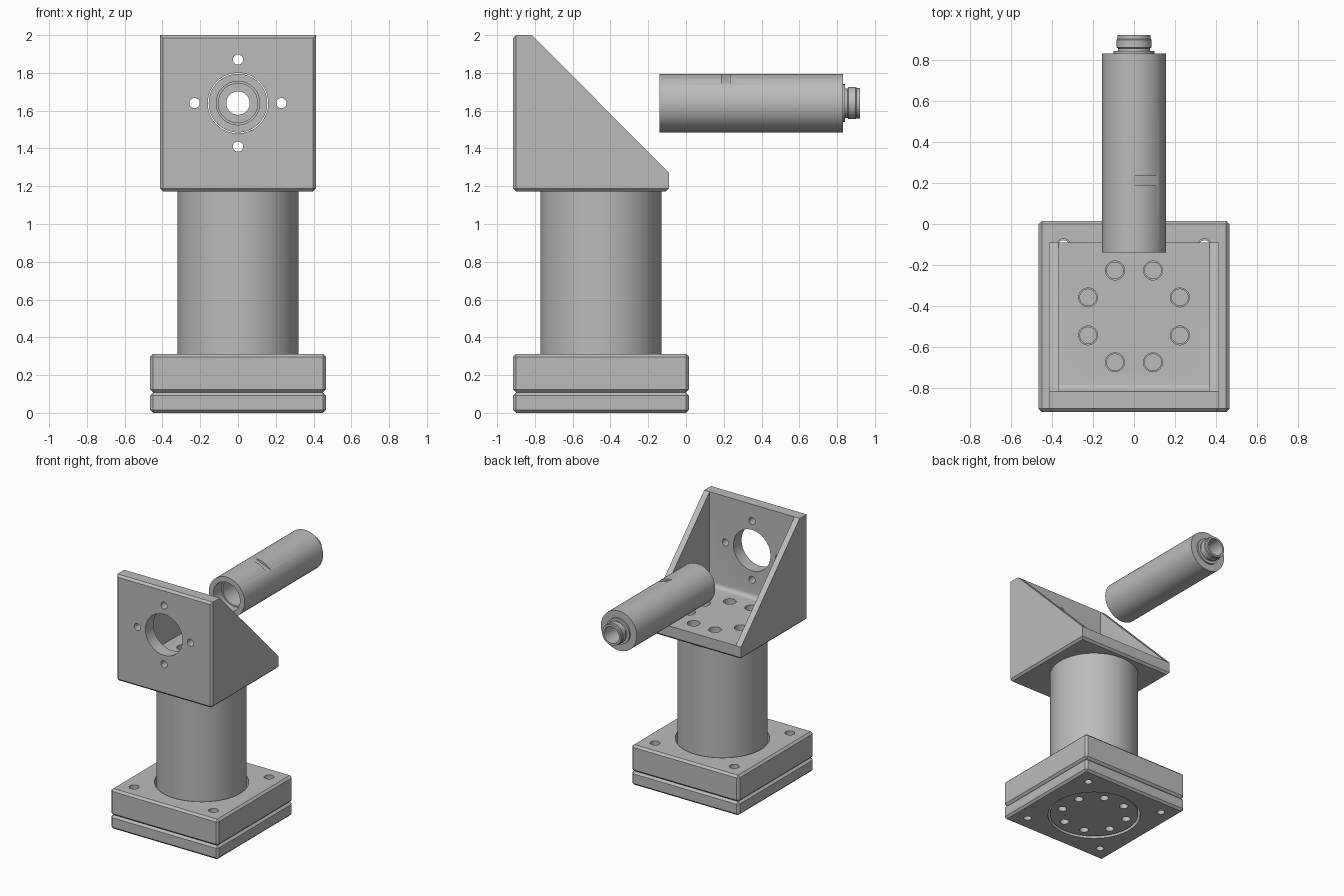
import bpy, bmesh
from math import radians, sin, cos, pi
from mathutils import Matrix, Vector

cube = bpy.data.objects.get("Cube")
if cube:
    bpy.data.objects.remove(cube, do_unlink=True)

metal = bpy.data.materials.new("machined_grey")
metal.use_nodes = True
GREY = (0.5, 0.5, 0.5, 1)
metal.diffuse_color = GREY
metal.node_tree.nodes["Principled BSDF"].inputs["Base Color"].default_value = GREY

AXIS_Y = -0.45     # column and base centre
BORE_Z = 1.64      # centre of the tube and of the bracket window


def finish(name, bm):
    bmesh.ops.recalc_face_normals(bm, faces=bm.faces)
    mesh = bpy.data.meshes.new(name)
    bm.to_mesh(mesh)
    bm.free()
    mesh.materials.append(metal)
    ob = bpy.data.objects.new(name, mesh)
    bpy.context.collection.objects.link(ob)
    return ob


def chamfer(bm, edges, width):
    bmesh.ops.bevel(bm, geom=edges, offset=width, segments=1, affect='EDGES')


def box(name, centre, size, bevel=0, turn=Matrix()):
    bm = bmesh.new()
    bmesh.ops.create_cube(bm, size=1)
    bmesh.ops.scale(bm, vec=size, verts=bm.verts)
    if bevel:
        chamfer(bm, bm.edges[:], bevel)
    bm.transform(turn @ Matrix.Translation(centre))
    return finish(name, bm)


def rod(bm, radius, start, end, sides=32):
    """Cylinder between two points."""
    a, b = Vector(start), Vector(end)
    turn = Vector((0, 0, 1)).rotation_difference(b - a).to_matrix().to_4x4()
    bmesh.ops.create_cone(bm, cap_ends=True, segments=sides, radius1=radius, radius2=radius,
                          depth=(b - a).length, matrix=Matrix.Translation((a + b) / 2) @ turn)


def drills(rods):
    bm = bmesh.new()
    for r in rods:
        rod(bm, *r)
    return finish("cutter", bm)


def prism(name, profile, half_width, edge_rule=None, bevel=0):
    """Side profile (y, z) extruded across x."""
    bm = bmesh.new()
    face = bm.faces.new([bm.verts.new((-half_width, y, z)) for y, z in profile])
    new = bmesh.ops.extrude_face_region(bm, geom=[face])["geom"]
    bmesh.ops.translate(bm, vec=(2 * half_width, 0, 0),
                        verts=[v for v in new if isinstance(v, bmesh.types.BMVert)])
    bmesh.ops.recalc_face_normals(bm, faces=bm.faces)
    if edge_rule:
        chamfer(bm, [e for e in bm.edges if edge_rule(e)], bevel)
    return finish(name, bm)


def cut(ob, cutter):
    mod = ob.modifiers.new("cut", 'BOOLEAN')
    mod.operation, mod.solver, mod.object = 'DIFFERENCE', 'EXACT', cutter
    bpy.context.view_layer.objects.active = ob
    bpy.ops.object.modifier_apply(modifier=mod.name)
    bpy.data.objects.remove(cutter, do_unlink=True)


def smooth(ob):
    bpy.ops.object.select_all(action='DESELECT')
    ob.select_set(True)
    bpy.context.view_layer.objects.active = ob
    bpy.ops.object.shade_smooth_by_angle(angle=radians(30))


def upright(radius, x, y, low, high, sides=32):
    return (radius, (x, y, low), (x, y, high), sides)


def bolt_circle(radius, ring, low, high):
    """Eight vertical holes around the column axis."""
    angles = [(i + 0.5) * pi / 4 for i in range(8)]
    return [upright(radius, ring * cos(a), AXIS_Y + ring * sin(a), low, high) for a in angles]


# Base plates with a central bore and corner bolt holes
for name, low, high, hole in (("lower_base_plate", 0, 0.107, 0.028),
                              ("upper_base_plate", 0.107, 0.313, 0.035)):
    plate = box(name, (0, AXIS_Y, (low + high) / 2), (0.93, 0.93, high - low), 0.016)
    cut(plate, drills([upright(0.334, 0, AXIS_Y, -1, 1, 96)]))
    cut(plate, drills([upright(hole, sx * 0.343, AXIS_Y + sy * 0.343, -1, 1)
                       for sx in (-1, 1) for sy in (-1, 1)]))
    smooth(plate)

# Column with blind bolt holes at both ends
column = drills([upright(0.32, 0, AXIS_Y, 0.01, 1.172, 96)])
column.name = column.data.name = "column"
cut(column, drills(bolt_circle(0.032, 0.242, -0.1, 0.14) + bolt_circle(0.04, 0.242, 1.05, 1.3)))
smooth(column)

# Gusseted bracket: wedge outline, hollowed out behind the front plate
FRONT, BACK, LOW, HIGH = -0.915, -0.09, 1.172, 2.0
bracket = prism("bracket",
                [(FRONT, LOW), (BACK, LOW), (BACK, 1.27), (-0.815, HIGH), (FRONT, HIGH)], 0.413,
                lambda e: all(v.co.y < FRONT + 0.001 for v in e.verts)
                or all(v.co.z < LOW + 0.001 for v in e.verts), 0.016)
fillet = [(-0.78 - 0.035 * sin(a), 1.305 - 0.035 * cos(a)) for a in (i * pi / 12 for i in range(7))]
cut(bracket, prism("cutter", fillet + [(-0.815, 2.2), (0.2, 2.2), (0.2, 1.27)], 0.367))
cut(bracket, drills(bolt_circle(0.046, 0.242, 1.1, 1.4)))
cut(bracket, drills([(0.16, (0, -1.1, BORE_Z), (0, -0.7, BORE_Z), 64)]))
cut(bracket, drills([(0.027, (x, -1.1, BORE_Z + z), (x, -0.7, BORE_Z + z))
                     for x, z in ((0.23, 0), (-0.23, 0), (0, 0.23), (0, -0.23))]))
smooth(bracket)

# Hollow tube with stepped rear neck: (radius, y) outline spun about its axis
outline = [(0.115, -0.14), (0.155, -0.14), (0.155, 0.83), (0.1, 0.83), (0.1, 0.842),
           (0.078, 0.842), (0.078, 0.856), (0.085, 0.86), (0.085, 0.897), (0.081, 0.902),
           (0.081, 0.92), (0.065, 0.92), (0.062, 0.74), (0.104, 0.74), (0.104, -0.04),
           (0.115, -0.04)]
bm = bmesh.new()
ring = [bm.verts.new((r, y, 0)) for r, y in outline]
edges = [bm.edges.new((ring[i - 1], ring[i])) for i in range(len(ring))]
bmesh.ops.spin(bm, geom=ring + edges, axis=(0, 1, 0), cent=(0, 0, 0),
               angle=2 * pi, steps=64, use_duplicate=False)
bmesh.ops.remove_doubles(bm, verts=bm.verts, dist=0.0005)
bmesh.ops.translate(bm, vec=(0, 0, BORE_Z), verts=bm.verts)
tube = finish("tube", bm)

# Opposed wrench flats, turned a little off vertical
for side in (0, 180):
    turn = Matrix.Translation((0, 0, BORE_Z)) @ Matrix.Rotation(radians(23 + side), 4, 'Y')
    cut(tube, box("cutter", (0, 0.21, 0.188), (0.3, 0.046, 0.1), turn=turn))
smooth(tube)
